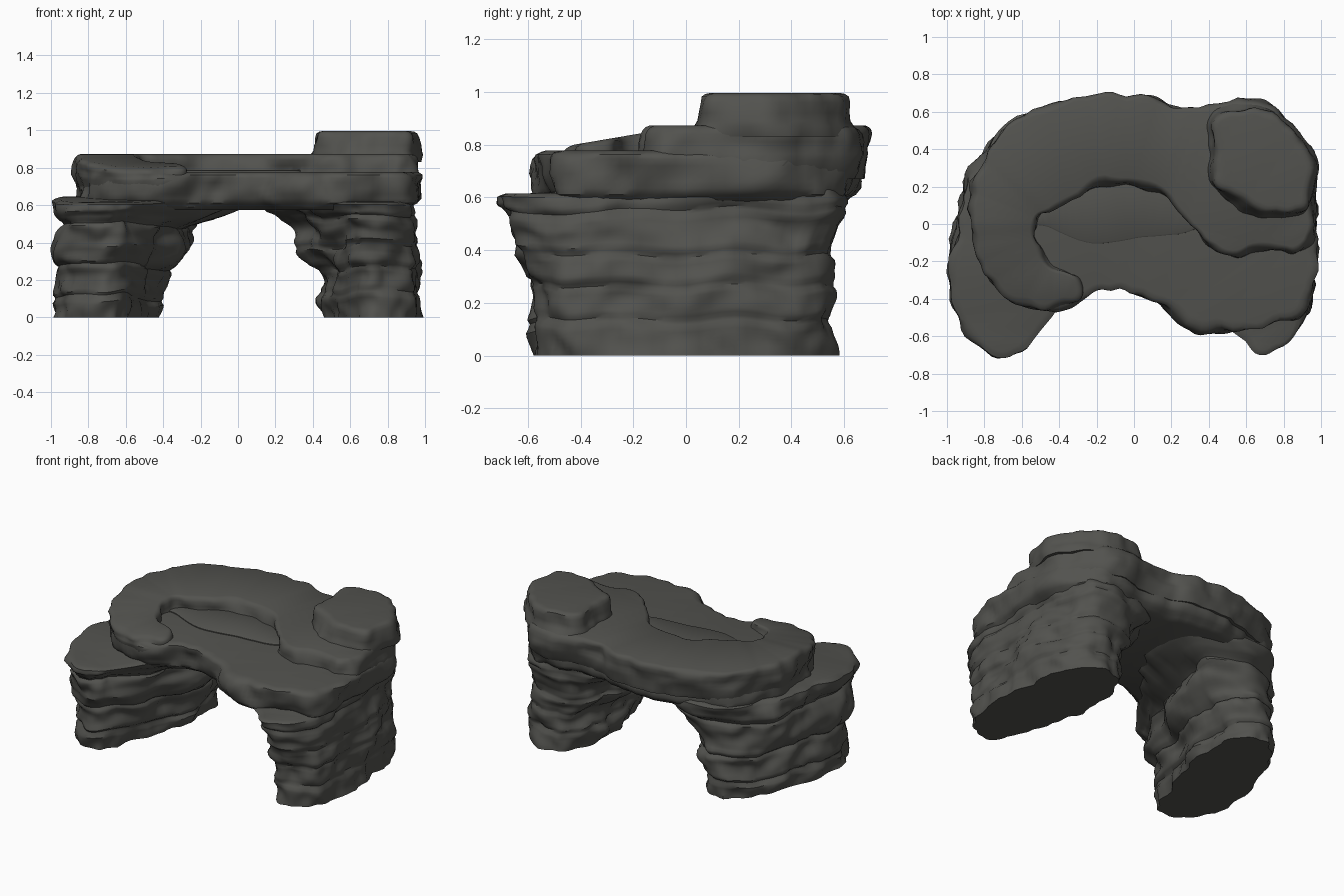
import bpy, bmesh, math
from mathutils import Vector, noise

cube = bpy.data.objects.get("Cube")
if cube:
    bpy.data.objects.remove(cube)

stone = bpy.data.materials.new("dark stone")
stone.use_nodes = True
colour = (0.085, 0.085, 0.077, 1)
stone.diffuse_color = colour
bsdf = stone.node_tree.nodes["Principled BSDF"]
bsdf.inputs["Base Color"].default_value = colour
bsdf.inputs["Roughness"].default_value = 0.9


def clamp(t):
    return min(1, max(0, t))


def lerp_table(table, z):
    """Read a value from a list of (height, value) pairs."""
    for (z0, a), (z1, b) in zip(table, table[1:]):
        if z <= z1:
            return a + (b - a) * clamp((z - z0) / (z1 - z0))
    return table[-1][1]


def smooth_loop(points, steps=7):
    """Closed spline through the plan points, counter-clockwise."""
    p = [Vector(q) for q in points]
    n = len(p)
    if sum(p[i - 1].x * p[i].y - p[i].x * p[i - 1].y for i in range(n)) < 0:
        p.reverse()
    loop = []
    for i in range(n):
        a, b, c, d = (p[(i + k) % n] for k in (-1, 0, 1, 2))
        for s in range(steps):
            t = s / steps
            loop.append(0.5 * (2 * b + (c - a) * t + (2 * a - 5 * b + 4 * c - d) * t * t
                               + (3 * b - a - 3 * c + d) * t ** 3))
    return loop


def rock(name, plan, rows, rough=0.03, warp=None):
    """Loft a plan through (height, outward offset) rows with weathered sides."""
    loop = smooth_loop(plan)
    n = len(loop)
    bm = bmesh.new()
    rings = []
    for z, offset in rows:
        ring = []
        for i, q in enumerate(loop):
            along = loop[(i + 1) % n] - loop[i - 1]
            out = Vector((along.y, -along.x)).normalized()
            wear = noise.noise(Vector((q.x * 4, q.y * 4, z * 7))) * rough
            wear += noise.noise(Vector((q.x * 12, q.y * 12, z * 12))) * rough * 0.6
            q = q + out * (offset + wear)
            ring.append(bm.verts.new((q.x, q.y, z)))
        rings.append(ring)
    for low, high in zip(rings, rings[1:]):
        for i in range(n):
            j = (i + 1) % n
            bm.faces.new((low[i], low[j], high[j], high[i]))
    caps = [bm.faces.new(rings[0][::-1]), bm.faces.new(rings[-1])]
    bm.normal_update()
    bmesh.ops.triangulate(bm, faces=caps)
    if warp:
        for v in bm.verts:
            v.co = warp(v.co.copy())
    mesh = bpy.data.meshes.new(name)
    bm.to_mesh(mesh)
    bm.free()
    mesh.materials.append(stone)
    obj = bpy.data.objects.new(name, mesh)
    bpy.context.collection.objects.link(obj)
    bpy.ops.object.select_all(action='DESELECT')
    obj.select_set(True)
    bpy.context.view_layer.objects.active = obj
    bpy.ops.object.shade_smooth_by_angle(angle=math.radians(42))


# Legs: layered pillars that lean inwards to form the arch
ARCH = [(0, 0), (0.2, 0.04), (0.36, 0.13), (0.48, 0.23), (0.54, 0.33), (0.59, 0.44), (0.64, 0.46)]
LOBE = [(0, 0), (0.3, 0.02), (0.36, 0.08), (0.5, 0.09), (0.59, 0.15), (0.64, 0.13)]
BACK = [(0, -0.01), (0.25, -0.01), (0.32, -0.04), (0.42, -0.03), (0.5, 0), (0.54, 0.03)]


def lean(v):
    left = v.x > 0
    side = 1 if left else -1
    z = v.z - 0.05 * left
    inward = clamp((1 - abs(v.x)) / 0.56) ** 3
    front = clamp((-0.15 - v.y) / 0.3)
    back = clamp((v.y - 0.2) / 0.3)
    lobe = front * clamp((1.02 - abs(v.x)) / 0.27)
    if not left:
        inward *= 1 - 0.7 * front
    # the left leg draws in under the slab along its outer wall
    tuck = 0.03 * left * clamp((v.x - 0.8) / 0.1) * clamp((v.z - 0.4) / 0.1)
    wave = noise.noise(Vector((v.x * 3, v.y * 3, 5))) * 0.04
    wave *= clamp(v.z / 0.1) * clamp((0.645 - v.z) / 0.1)
    return Vector((v.x - side * inward * lerp_table(ARCH, z) - tuck,
                   v.y - lobe * lerp_table(LOBE, z) + back * lerp_table(BACK, v.z),
                   v.z + wave - 0.03 * front * clamp((v.z - 0.45) / 0.15)))


def leg_rows(beds, depth):
    """Rows for a leg, with a groove at each bedding height."""
    rows = []
    for k in range(43):
        z = k * 0.015
        bed = min(abs(z - b) for b in beds)
        rows.append((z, 0.006 * math.sin(z * 23) - depth * max(0, 1 - bed / 0.022)))
    return rows + [(0.638, -0.01), (0.645, -0.03)]


rock("right_leg",
     [(-0.98, -0.3), (-0.9, -0.49), (-0.72, -0.58), (-0.6, -0.5), (-0.51, -0.2), (-0.44, 0.1),
      (-0.45, 0.4), (-0.58, 0.55), (-0.75, 0.46), (-0.87, 0.25), (-0.94, 0)],
     leg_rows((0.1, 0.27, 0.5), 0.02), 0.045, lean)
rock("left_leg",
     [(0.96, -0.25), (0.92, -0.46), (0.78, -0.57), (0.65, -0.5), (0.54, -0.2), (0.47, 0.1),
      (0.49, 0.4), (0.6, 0.56), (0.8, 0.54), (0.92, 0.35), (0.96, 0.05)],
     leg_rows((0.13, 0.26, 0.38, 0.55), 0.013), 0.045, lean)

# Bridge slab: spans the arch and makes the lower front shelf
rock("bridge_slab",
     [(-0.87, 0.05), (-0.84, -0.15), (-0.75, -0.3), (-0.6, -0.41), (-0.42, -0.43), (-0.25, -0.38),
      (-0.1, -0.34), (0.1, -0.41), (0.3, -0.56), (0.5, -0.58), (0.72, -0.53), (0.92, -0.46),
      (0.97, -0.25), (0.97, 0), (0.95, 0.35), (0.8, 0.58), (0.6, 0.62), (0.25, 0.58),
      (0.1, 0.63), (-0.15, 0.66), (-0.4, 0.61), (-0.7, 0.47), (-0.84, 0.25)],
     [(0.575, -0.08), (0.59, -0.045), (0.6, -0.035), (0.61, -0.015), (0.635, 0),
      (0.66, 0.003), (0.69, 0.005), (0.72, 0), (0.745, 0), (0.762, -0.008), (0.772, -0.025),
      (0.778, -0.05)],
     0.04)


# Upper deck: curved cap layer that dips towards its front tip
def dip(v):
    if v.x < 0 and v.y < 0:
        v.z += v.y * 0.17 * clamp((v.z - 0.72) / 0.15)
    return v


rock("upper_deck",
     [(-0.88, 0.08), (-0.85, -0.15), (-0.76, -0.3), (-0.6, -0.42), (-0.43, -0.44), (-0.3, -0.39),
      (-0.3, -0.28), (-0.44, -0.2), (-0.53, -0.05), (-0.49, 0.06), (-0.34, 0.12), (-0.15, 0.22),
      (0.1, 0.17), (0.26, 0.04), (0.4, -0.13), (0.55, -0.17), (0.72, -0.13), (0.86, -0.16),
      (0.95, -0.1), (0.96, 0.05), (0.95, 0.35), (0.8, 0.59), (0.6, 0.65), (0.26, 0.61),
      (0.1, 0.67), (-0.15, 0.69), (-0.4, 0.65), (-0.7, 0.49), (-0.85, 0.25)],
     [(0.67, -0.02), (0.7, -0.006), (0.74, 0), (0.765, 0.004), (0.785, 0), (0.81, 0.002),
      (0.84, 0.002), (0.857, -0.005), (0.867, -0.016), (0.872, -0.028)],
     0.035, dip)

# Flat floor in the sheltered hollow
rock("hollow_floor",
     [(-0.56, 0.03), (-0.46, -0.02), (-0.22, -0.1), (0.05, -0.07), (0.33, -0.03), (0.28, 0.12),
      (0.1, 0.24), (-0.15, 0.28), (-0.4, 0.2)],
     [(0.76, 0), (0.784, 0), (0.788, -0.006)], 0.008)

# Tall block on the rear corner
rock("corner_block",
     [(0.44, 0.58), (0.42, 0.4), (0.43, 0.22), (0.55, 0.14), (0.7, 0.06), (0.9, 0.06), (0.95, 0.2),
      (0.945, 0.38), (0.82, 0.55), (0.62, 0.62)],
     [(0.83, 0.02), (0.87, 0.02), (0.89, 0.008), (0.92, 0.003), (0.96, -0.006), (0.982, -0.015),
      (0.992, -0.03), (0.996, -0.05)],
     0.03)
